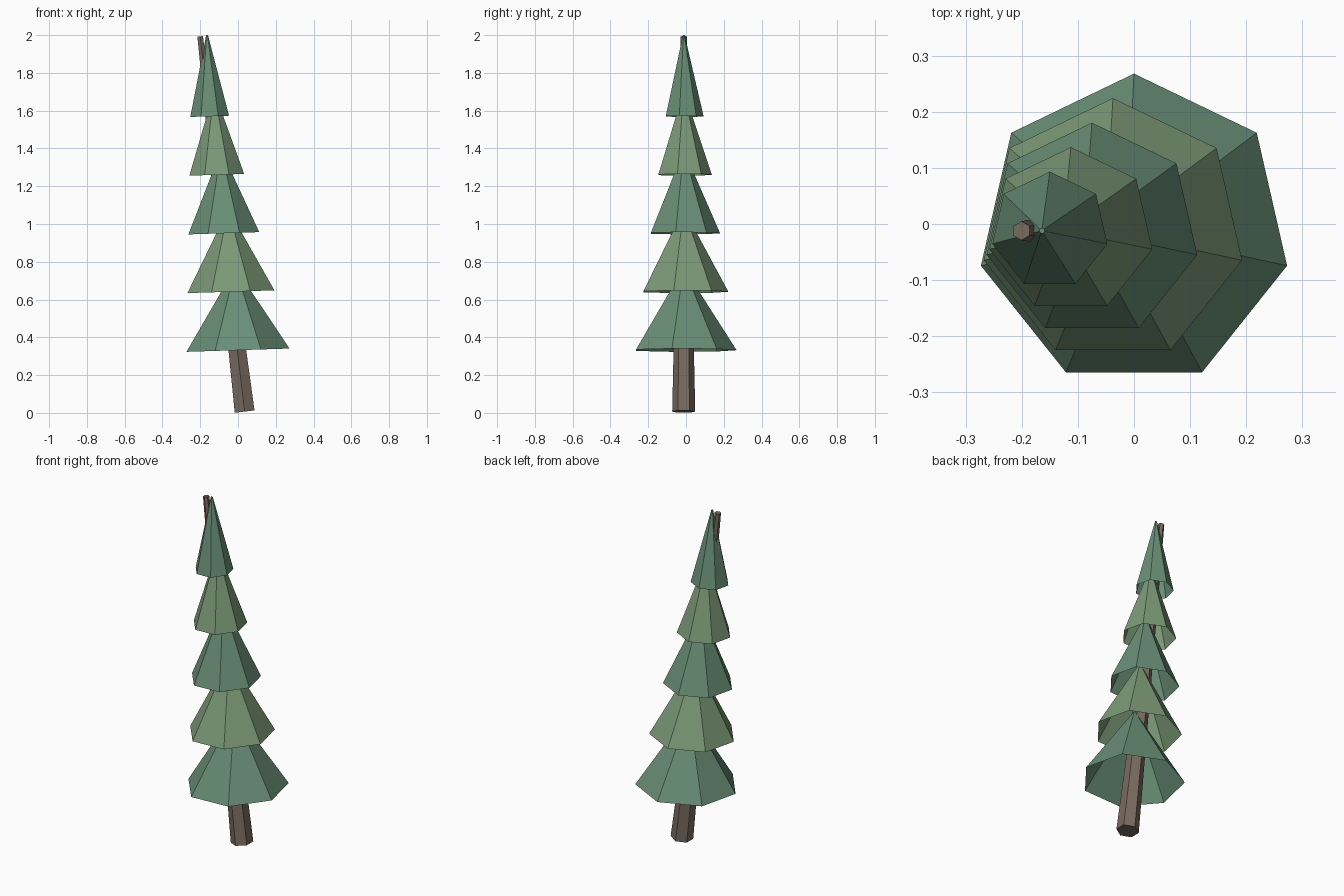
import bpy, bmesh, math
from mathutils import Vector, Matrix

if "Cube" in bpy.data.objects:
    bpy.data.objects.remove(bpy.data.objects["Cube"])


def material(name, rgb):
    m = bpy.data.materials.new(name)
    m.diffuse_color = (*rgb, 1)
    m.use_nodes = True
    m.node_tree.nodes["Principled BSDF"].inputs["Base Color"].default_value = m.diffuse_color
    return m


BARK = material("bark", (0.19, 0.145, 0.115))
GREENS = [material("deep_green", (0.14, 0.27, 0.18)),
          material("light_green", (0.2, 0.32, 0.185))]


def frustum(name, sides, r0, r1, height, base, tilt, mat, open_base=False):
    """Tapered prism with a corner towards +y, leaning towards -x."""
    bm = bmesh.new()
    rings = []
    for r, z in ((r0, 0), (r1, height)):
        angles = [math.pi / 2 + math.tau * i / sides for i in range(sides)]
        rings.append([bm.verts.new((r * math.cos(a), r * math.sin(a), z)) for a in angles])
    low, high = rings
    for i in range(sides):
        j = (i + 1) % sides
        bm.faces.new((low[i], low[j], high[j], high[i]))
    bm.faces.new(high)
    if not open_base:
        bm.faces.new(low[::-1])
    bm.transform(Matrix.Translation(Vector(base)) @ Matrix.Rotation(-tilt, 4, 'Y'))
    mesh = bpy.data.meshes.new(name)
    bm.to_mesh(mesh)
    bm.free()
    mesh.materials.append(mat)
    ob = bpy.data.objects.new(name, mesh)
    bpy.context.collection.objects.link(ob)


Y = -0.012

# Leaning six-sided trunk, poking out beside the tip
frustum("trunk", 6, 0.061, 0.017, 2.0, (0.035, Y, 0.007), 0.118, BARK)

# Five open-bottomed seven-sided skirts of foliage
for i in range(5):
    frustum(f"foliage_{i + 1}", 7, 0.28 - 0.0437 * i, 0.005, 0.43,
            (-0.0375 * i, Y, 0.332 + 0.3095 * i), 0.032, GREENS[i % 2], open_base=True)
